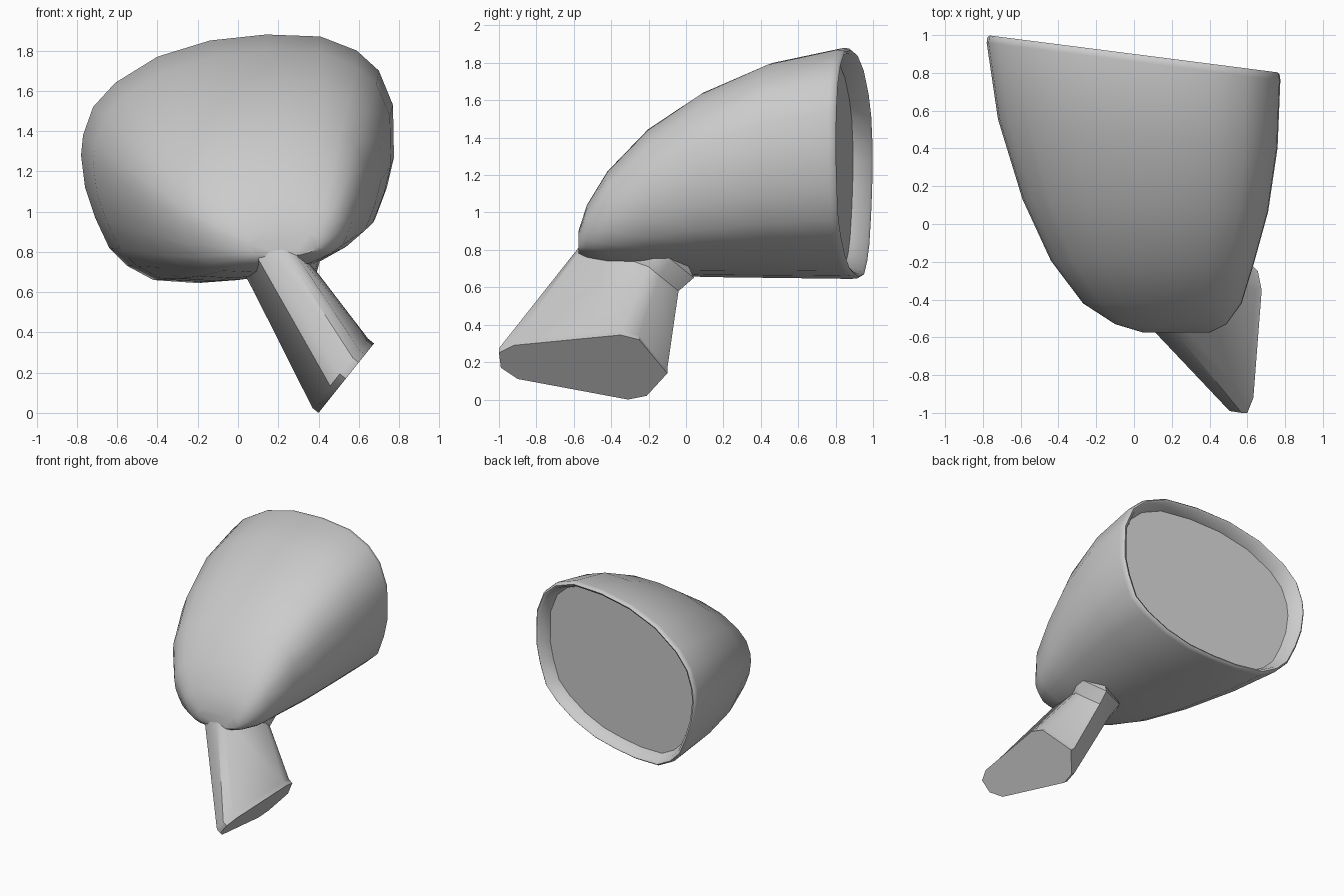
import bpy, bmesh
from mathutils import Vector
from math import radians

if "Cube" in bpy.data.objects:
    bpy.data.objects.remove(bpy.data.objects["Cube"])

# Outline of the housing mouth, seen from the front (x, z)
OUTLINE = [(-.78, 1.28), (-.77, 1.38), (-.72, 1.52), (-.61, 1.64), (-.4, 1.77),
           (-.14, 1.85), (.14, 1.88), (.41, 1.87), (.59, 1.8), (.70, 1.70),
           (.77, 1.53), (.775, 1.27), (.74, 1.12), (.68, .96), (.57, .86),
           (.4, .76), (.2, .69), (0, .66), (-.2, .645), (-.42, .66),
           (-.55, .73), (-.64, .82), (-.71, .97), (-.76, 1.12)]
SLANT = .128


def section(y, slant, xl, xr, zb, zt):
    """Mouth outline fitted to a bounding box, tilted in plan."""
    ring = []
    for px, pz in OUTLINE:
        x = xl + (px + .78) / 1.555 * (xr - xl)
        z = zb + (pz - .645) / 1.235 * (zt - zb)
        ring.append(Vector((x, y - slant * SLANT * x, z)))
    return ring


def mouth(y, s):
    """Mouth outline shrunk evenly by s."""
    return section(y, 1, -.78 * s, .775 * s,
                   1.2625 - .6175 * s, 1.2625 + .6175 * s)


def loft(name, rings, cap_start=True, cap_end=True, angle=40):
    bm = bmesh.new()
    vs = [[bm.verts.new(p) for p in r] for r in rings]
    n = len(vs[0])
    for a, b in zip(vs, vs[1:]):
        for i in range(n):
            j = (i + 1) % n
            bm.faces.new((a[i], a[j], b[j], b[i]))
    if cap_start:
        bm.faces.new(vs[0][::-1])
    if cap_end:
        bm.faces.new(vs[-1])
    bmesh.ops.recalc_face_normals(bm, faces=bm.faces)
    mesh = bpy.data.meshes.new(name)
    bm.to_mesh(mesh)
    bm.free()
    ob = bpy.data.objects.new(name, mesh)
    bpy.context.collection.objects.link(ob)
    bpy.ops.object.select_all(action='DESELECT')
    ob.select_set(True)
    bpy.context.view_layer.objects.active = ob
    bpy.ops.object.shade_smooth_by_angle(angle=radians(angle))
    return ob


# Housing: blunt nose, growing bowl, rounded lip, recess and mirror plate
housing = [section(-.575, 0, .05, .40, .775, .90),
           section(-.53, 0, -.10, .49, .74, 1.04),
           section(-.42, 0, -.27, .57, .70, 1.22),
           section(-.20, .1, -.44, .635, .67, 1.445),
           section(.10, .4, -.59, .71, .655, 1.64),
           section(.48, .8, -.72, .76, .65, 1.80),
           mouth(.86, 1), mouth(.89, .995), mouth(.90, .98),
           mouth(.89, .955), mouth(.80, .91)]
loft("mirror_housing", housing, angle=55)

# Mirror glass lying on the plate at the bottom of the recess
loft("mirror_glass", [mouth(.79, .90), mouth(.803, .905)], angle=30)

# Stalk: foot polygon (y, z) on a slanted plane, matching neck polygon (x, y, z)
FOOT = [(-1, .25), (-.99, .17), (-.9, .11), (-.31, 0), (-.21, .02),
        (-.1, .14), (-.25, .32), (-.35, .345), (-.92, .29)]
NECK = [(.21, -.56, .83), (.14, -.56, .82), (.08, -.54, .80), (.08, -.2, .60),
        (.13, -.11, .58), (.29, -.04, .58), (.38, -.14, .66),
        (.385, -.2, .71), (.26, -.54, .83)]
foot = [Vector((.40 + .8 * z, y, z)) for y, z in FOOT]
neck = [Vector(p) for p in NECK]
lip = [p + Vector((-.03, 0, .024)) for p in foot]

# Flare where the neck blends into the housing, then a hidden end inside it
mid = sum(neck, Vector()) / len(neck)
flare = [mid + (p - mid) * 1.22 + Vector((-.01, .02, .10)) for p in neck]
for p in flare:
    p.y = max(p.y, -.54)
    p.z = min(p.z, .88)
inner = [Vector((.22, -.2, .95)) + (p - mid) * .5 for p in neck]
loft("mirror_stalk", [foot, lip, neck, flare, inner], angle=38)
